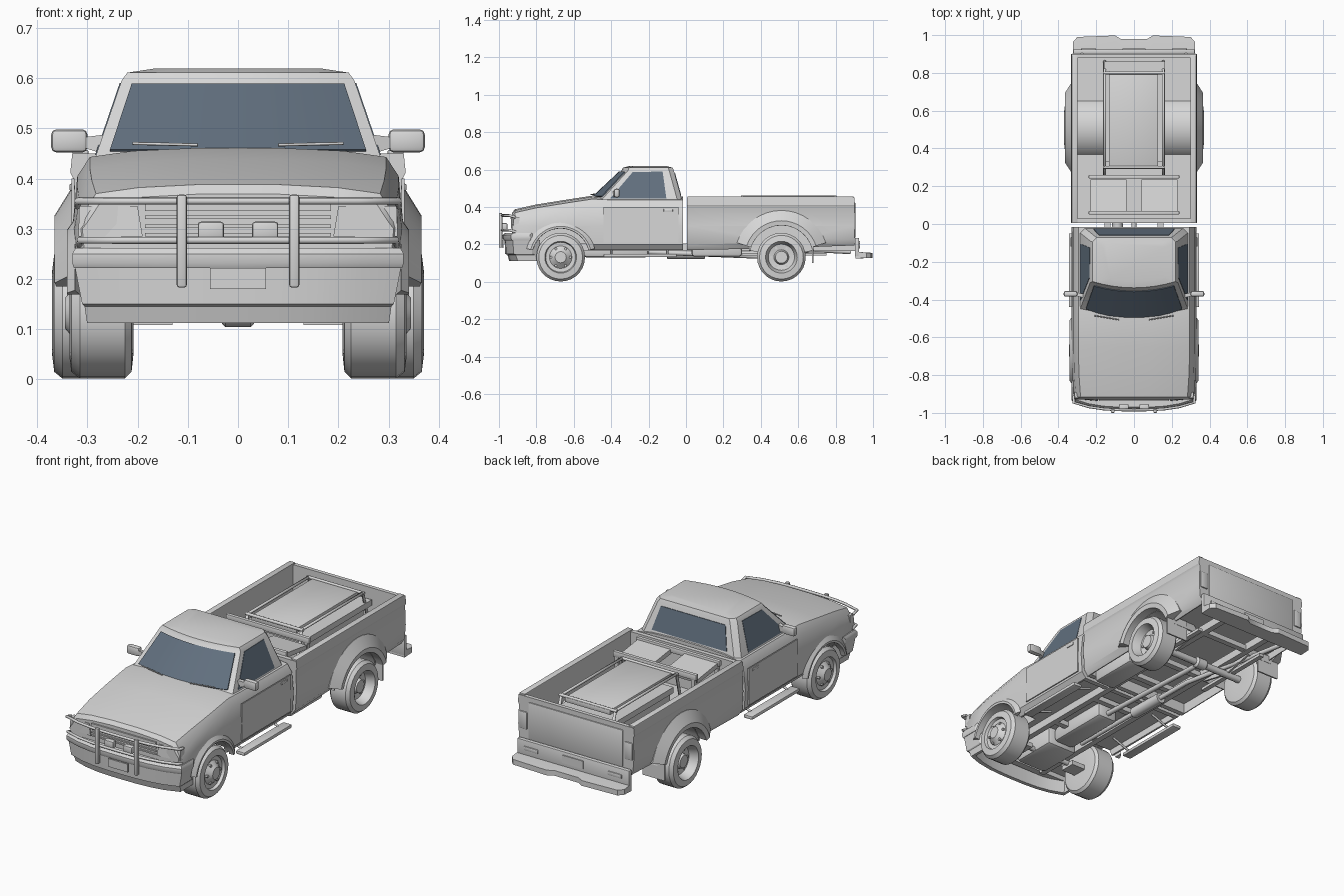
import bpy, bmesh, math
from mathutils import Vector

if "Cube" in bpy.data.objects:
    bpy.data.objects.remove(bpy.data.objects["Cube"])


def material(name, rgb):
    m = bpy.data.materials.new(name)
    m.use_nodes = True
    m.diffuse_color = (*rgb, 1)
    m.node_tree.nodes["Principled BSDF"].inputs["Base Color"].default_value = (*rgb, 1)
    return m


GREY = material("light grey", (0.68, 0.68, 0.68))
GLASS = material("blue grey glass", (0.12, 0.16, 0.21))
SIDES = (("left", 1), ("right", -1))
FRONT_Y, REAR_Y, AXLE_Z = -0.67, 0.51, 0.132


def finish(name, bm, mat=GREY):
    bmesh.ops.recalc_face_normals(bm, faces=bm.faces)
    me = bpy.data.meshes.new(name)
    bm.to_mesh(me)
    bm.free()
    me.materials.append(mat)
    ob = bpy.data.objects.new(name, me)
    bpy.context.collection.objects.link(ob)
    return ob


def loft(name, rings, mat=GREY):
    """Skin closed rings of points in order and cap the ends."""
    bm = bmesh.new()
    vs = [[bm.verts.new(p) for p in r] for r in rings]
    n = len(rings[0])
    for a, b in zip(vs, vs[1:]):
        for i in range(n):
            bm.faces.new((a[i], a[(i + 1) % n], b[(i + 1) % n], b[i]))
    bm.faces.new(vs[0])
    bm.faces.new(vs[-1])
    return finish(name, bm, mat)


def prism(name, pts, vec, mat=GREY):
    return loft(name, [pts, [Vector(p) + Vector(vec) for p in pts]], mat)


def box(name, x, y, z, bevel=0.0):
    bm = bmesh.new()
    bmesh.ops.create_cube(bm, size=1)
    for v in bm.verts:
        v.co = [a + (b - a) * (c + 0.5) for c, (a, b) in zip(v.co, (x, y, z))]
    if bevel:
        bmesh.ops.bevel(bm, geom=bm.edges[:], offset=bevel, segments=2, affect='EDGES', profile=0.5)
    return finish(name, bm)


def span(s, a, b):
    return tuple(sorted((s * a, s * b)))


def tube(name, pts, r):
    cu = bpy.data.curves.new(name, 'CURVE')
    cu.dimensions, cu.bevel_depth, cu.bevel_resolution, cu.use_fill_caps = '3D', r, 2, True
    sp = cu.splines.new('POLY')
    sp.points.add(len(pts) - 1)
    for q, p in zip(sp.points, pts):
        q.co = (*p, 1)
    cu.materials.append(GREY)
    bpy.context.collection.objects.link(bpy.data.objects.new(name, cu))


def lathe(name, prof, s, y, z, a0=0, a1=360, steps=28):
    """Turn a profile of (x, radius) about the x axis; part turns sweep it as a closed section."""
    full = a1 - a0 == 360
    angles = [math.radians(a0 + (a1 - a0) * i / steps) for i in range(steps + (not full))]
    rings = [[(s * x, y + r * math.cos(a), z + r * math.sin(a)) for x, r in prof] for a in angles]
    return loft(name, [list(r) for r in zip(*rings)] if full else rings)


def cut(ob, cutters):
    for c in cutters:
        m = ob.modifiers.new("cut", 'BOOLEAN')
        m.operation, m.object, m.solver = 'DIFFERENCE', c, 'EXACT'
    dg = bpy.context.evaluated_depsgraph_get()
    ob.data = bpy.data.meshes.new_from_object(ob.evaluated_get(dg))
    ob.modifiers.clear()
    for c in cutters:
        bpy.data.objects.remove(c)


def arch_cutters(y, inner, r):
    return [lathe("cutter", [(inner, r), (0.5, r)], s, y, AXLE_Z) for _, s in SIDES]


def mirrored(half, y):
    return [(x, y, z) for x, z in half] + [(-x, y, z) for x, z in reversed(half)]


# Lower cab with bonnet and wings
def body_ring(y, zb, zt, w):
    return mirrored([(w - 0.03, zb), (w - 0.006, zb + 0.03), (w, 0.3), (w - 0.01, zt - 0.05),
                     (w - 0.035, zt - 0.012), (w - 0.12, zt), (0.08, zt + 0.006)], y)


body = loft("cab_body", [body_ring(*r) for r in (
    (-0.93, 0.2, 0.363, 0.31), (-0.915, 0.18, 0.382, 0.318), (-0.8, 0.18, 0.408, 0.326),
    (-0.65, 0.17, 0.432, 0.33), (-0.5, 0.17, 0.455, 0.33), (-0.4, 0.17, 0.45, 0.33),
    (-0.015, 0.17, 0.45, 0.33))])
cut(body, arch_cutters(FRONT_Y, 0.19, 0.155) + [box("cutter", (-0.29, 0.29), (-0.88, -0.04), (0.1, 0.205))])


# Upper cab, a tapering shell with a bowed front
def cab_side(z):
    return 0.285 - 0.053 * (z - 0.44) / 0.155


def cab_front(u, t):
    z = 0.44 + 0.155 * t
    return Vector((u * cab_side(z), -0.51 + 0.165 * t + u * u * (0.06 - 0.025 * t), z))


US = [i / 4 for i in range(-4, 5)]
rings = []
for t in (0, 1):
    z = 0.44 + 0.155 * t
    w, yr = cab_side(z), -0.022 - 0.043 * t
    rings.append([cab_front(u, t) for u in US] +
                 [Vector((x, y, z)) for x, y in
                  ((w, yr - 0.025), (w - 0.025, yr), (0.025 - w, yr), (-w, yr - 0.025))])
for k, z in ((0.95, 0.611), (0.72, 0.619)):
    rings.append([Vector((p.x * k, -0.2 + (p.y + 0.2) * k, z)) for p in rings[1]])
loft("cab_roof", rings)

# Glass
out = Vector((0, -0.004, 0.004))
loft("windscreen", [[cab_front(u * 0.91, 0.09) + out, cab_front(u * 0.9, 0.94) + out,
                     cab_front(u * 0.9, 0.94), cab_front(u * 0.91, 0.09)] for u in US], GLASS)
for side, s in SIDES:
    pts = [(-0.405, 0.447), (-0.285, 0.587), (-0.125, 0.59), (-0.105, 0.447)]
    prism(side + "_door_window", [(s * (cab_side(z) + 0.002), y, z) for y, z in pts], (-s * 0.005, 0, 0), GLASS)
prism("rear_window", [(x, -0.019 - 0.043 * (z - 0.44) / 0.155, z) for x, z in
                      ((-0.215, 0.462), (0.215, 0.462), (0.185, 0.58), (-0.185, 0.58))], (0, -0.005, 0), GLASS)


# Cargo bed with side crease
def bed_ring(y, zb):
    return mirrored([(0.305, zb), (0.326, zb + 0.03), (0.332, 0.3), (0.328, 0.4), (0.334, 0.412), (0.33, 0.45)], y)


bed = loft("cargo_bed", [bed_ring(y, zb) for y, zb in ((0.005, 0.17), (0.5, 0.18), (0.9, 0.195))])
cut(bed, arch_cutters(REAR_Y, 0.18, 0.172) + [
    box("cutter", (-0.3, 0.3), (0.028, 0.88), (0.24, 0.6)),
    box("cutter", (-0.3, 0.3), (0.03, 0.88), (0.1, 0.225))])
box("tailgate_panel", (-0.27, 0.27), (0.895, 0.905), (0.235, 0.425), 0.003)

# Rear bumper with upright face and projecting step
box("rear_bumper_face", (-0.322, 0.322), (0.903, 0.925), (0.135, 0.235), 0.004)
box("rear_plate", (-0.06, 0.06), (0.922, 0.93), (0.178, 0.218))
loft("rear_bumper_step", [[(x, 0.905, 0.125), (x, y, 0.128), (x, y, 0.155), (x, 0.925, 0.16), (x, 0.905, 0.16)]
                          for x, y in ((-0.322, 0.965), (-0.3, 0.99), (-0.1, 0.998), (-0.07, 0.98),
                                       (0.07, 0.98), (0.1, 0.998), (0.3, 0.99), (0.322, 0.965))])

# Wheels, arches and parts on both sides
FRONT_WHEEL = [(0.21, 0.03), (0.208, 0.08), (0.212, 0.117), (0.225, 0.13), (0.315, 0.13), (0.332, 0.117),
               (0.336, 0.085), (0.322, 0.08), (0.32, 0.06), (0.332, 0.045), (0.345, 0.03), (0.345, 0.005)]
REAR_WHEEL = [(0.25, 0.03), (0.248, 0.08), (0.252, 0.117), (0.265, 0.13), (0.35, 0.13), (0.366, 0.117),
              (0.37, 0.085), (0.358, 0.08), (0.325, 0.07), (0.32, 0.04), (0.345, 0.032), (0.345, 0.005)]
for side, s in SIDES:
    lathe(side + "_front_wheel", FRONT_WHEEL, s, FRONT_Y, AXLE_Z)
    lathe(side + "_rear_wheel", REAR_WHEEL, s, REAR_Y, AXLE_Z)
    for i in range(6):
        a = i * math.pi / 3
        for end, cy, x, d in (("front", FRONT_Y, 0.328, 0.052), ("rear", REAR_Y, 0.323, 0.055)):
            lathe(f"{side}_{end}_wheel_bolt", [(x - 0.01, 0.007), (x + 0.006, 0.007)], s,
                  cy + d * math.cos(a), AXLE_Z + d * math.sin(a), steps=6)
    lathe(side + "_front_arch", [(0.315, 0.153), (0.34, 0.154), (0.341, 0.165), (0.325, 0.188)],
          s, FRONT_Y, AXLE_Z, 14, 166, 20)
    lathe(side + "_rear_flare", [(0.32, 0.17), (0.362, 0.17), (0.365, 0.195), (0.331, 0.25), (0.32, 0.25)],
          s, REAR_Y, AXLE_Z, 18, 162, 16)
    lathe(side + "_wheel_housing", [(0.165, 0.01), (0.165, 0.178), (0.315, 0.178), (0.315, 0.17), (0.175, 0.17),
                                    (0.175, 0.01)], s, REAR_Y, AXLE_Z, 12, 168, 12)
    box(side + "_mud_flap", span(s, 0.23, 0.355), (0.675, 0.683), (0.1, 0.21))
    # Doors, handles, steps and mirrors
    prism(side + "_door", [(s * 0.326, -0.44, 0.21), (s * 0.326, -0.04, 0.21), (s * 0.326, -0.04, 0.4),
                           (s * 0.326, -0.44, 0.4)], (s * 0.006, 0, 0))
    box(side + "_door_handle", span(s, 0.325, 0.336), (-0.12, -0.07), (0.375, 0.39), 0.004)
    box(side + "_step", span(s, 0.295, 0.345), (-0.44, -0.05), (0.132, 0.15), 0.005)
    for y in (-0.4, -0.1):
        tube(side + "_step_bracket", [(s * 0.32, y, 0.14), (s * 0.2, y, 0.185)], 0.006)
    box(side + "_mirror", span(s, 0.3, 0.372), (-0.385, -0.355), (0.452, 0.498), 0.01)
    prism(side + "_mirror_arm", [(s * 0.27, -0.39, 0.45), (s * 0.27, -0.39, 0.487), (s * 0.31, -0.38, 0.482),
                                 (s * 0.31, -0.38, 0.462)], (0, 0.02, 0))
    # Lamps and wipers
    prism(side + "_headlamp", [(s * 0.19, -0.937, 0.285), (s * 0.318, -0.925, 0.285), (s * 0.316, -0.92, 0.345),
                               (s * 0.2, -0.935, 0.345)], (0, 0.03, 0))
    box(side + "_fog_lamp", span(s, 0.028, 0.08), (-0.985, -0.955), (0.278, 0.314), 0.006)
    box(side + "_tail_lamp", span(s, 0.28, 0.325), (0.88, 0.906), (0.28, 0.37), 0.004)
    box(side + "_reversing_lamp", span(s, 0.2, 0.28), (0.915, 0.93), (0.185, 0.205), 0.003)
    tube(side + "_wiper", [(s * 0.08, -0.507, 0.467), (s * 0.21, -0.485, 0.47)], 0.003)
    # Front guard posts, chassis and load rails
    box(side + "_guard_post", span(s, 0.102, 0.122), (-1.0, -0.982), (0.183, 0.368), 0.005)
    box(side + "_chassis_rail", span(s, 0.125, 0.155), (-0.88, 0.91), (0.165, 0.205))
    box(side + "_leaf_spring", span(s, 0.185, 0.21), (0.3, 0.75), (0.14, 0.155))
    box(side + "_suspension_arm", span(s, 0.13, 0.22), (-0.71, -0.63), (0.108, 0.132))
    tube(side + "_load_rail", [(s * 0.155, 0.25, 0.25), (s * 0.155, 0.3, 0.455), (s * 0.155, 0.8, 0.455),
                               (s * 0.155, 0.86, 0.25)], 0.008)
    box(side + "_bed_sill_rail", span(s, 0.298, 0.33), (0.008, 0.895), (0.446, 0.457), 0.003)

# Grille
box("grille_frame", (-0.185, 0.185), (-0.938, -0.91), (0.335, 0.352))
for z in (0.285, 0.302, 0.319):
    box("grille_bar", (-0.185, 0.185), (-0.936, -0.91), (z, z + 0.007))


# Front guard bars
def bowed(w, z, y0, drop, n=8):
    return [(w * u, y0 + drop * abs(u) ** 3, z) for u in [i / n * 2 - 1 for i in range(n + 1)]]


for w, z in ((0.32, 0.355), (0.315, 0.277)):
    tube("guard_bar", [(-w, -0.91, z - 0.01)] + bowed(w, z, -0.985, 0.04) + [(w, -0.91, z - 0.01)], 0.007)


# Front bumper wrapping round the corners, with lower valance
def wrap(name, w, prof):
    path = [(-w, -0.83)] + [p[:2] for p in bowed(w, 0, -0.975, 0.045)] + [(w, -0.83)]
    loft(name, [[(x * k, y + dy, z) for k, dy, z in prof] for x, y in path])


wrap("front_bumper", 0.33, [(0.9, 0.04, 0.222), (0.99, 0, 0.222), (1, -0.005, 0.232), (1, -0.005, 0.25),
                            (0.98, 0.005, 0.262), (0.9, 0.05, 0.262)])
wrap("front_valance", 0.325, [(0.88, 0.05, 0.112), (0.925, 0.03, 0.112), (0.94, 0.02, 0.145), (0.955, 0.008, 0.15),
                              (1, 0.005, 0.224), (0.9, 0.05, 0.224)])
box("front_plate", (-0.056, 0.056), (-0.984, -0.976), (0.18, 0.222))

# Load in the bed: covered frame, cross bars and boards behind the cab
box("load_base", (-0.16, 0.165), (0.33, 0.86), (0.37, 0.4))
box("load_crate", (-0.145, 0.145), (0.34, 0.82), (0.24, 0.37))
box("load_panel", (-0.132, 0.128), (0.295, 0.81), (0.43, 0.455), 0.003)
for y in (0.3, 0.8):
    tube("load_crossbar", [(-0.165, y, 0.455), (0.165, y, 0.455)], 0.008)
for x in (-0.13, 0.14):
    prism("load_board", [(x - 0.1, 0.05, 0.42), (x - 0.1, 0.23, 0.4), (x - 0.1, 0.235, 0.42), (x - 0.1, 0.055, 0.445)],
          (0.19, 0, 0))
for y in (0.06, 0.25):
    box("headboard_bar", (-0.24, 0.24), (y - 0.01, y + 0.01), (0.425, 0.455), 0.004)
    for x in (-0.22, 0.22):
        box("headboard_leg", (x - 0.01, x + 0.01), (y - 0.008, y + 0.008), (0.235, 0.43))

# Underbody
for y in (-0.8, -0.45, -0.15, 0.15, 0.35, 0.7, 0.87):
    box("cross_member", (-0.15, 0.15), (y - 0.015, y + 0.015), (0.168, 0.195))
tube("rear_axle", [(-0.3, REAR_Y, AXLE_Z), (0.3, REAR_Y, AXLE_Z)], 0.018)
tube("front_axle", [(-0.25, FRONT_Y, AXLE_Z), (0.25, FRONT_Y, AXLE_Z)], 0.013)
lathe("differential", [(-0.04, 0.012), (-0.025, 0.028), (0.025, 0.028), (0.04, 0.012)], 1, REAR_Y, AXLE_Z, steps=12)
tube("drive_shaft", [(0, -0.2, 0.16), (0, REAR_Y, AXLE_Z)], 0.013)
box("gearbox", (-0.06, 0.06), (-0.55, -0.2), (0.13, 0.21), 0.02)
box("engine_sump", (-0.09, 0.09), (-0.8, -0.55), (0.115, 0.24), 0.02)
box("fuel_tank", (0.16, 0.28), (0.03, 0.3), (0.135, 0.225), 0.015)
tube("exhaust", [(-0.08, -0.5, 0.15), (-0.09, 0.3, 0.15), (-0.2, 0.7, 0.17), (-0.22, 0.88, 0.16)], 0.012)
tube("silencer", [(-0.085, -0.1, 0.15), (-0.09, 0.1, 0.15)], 0.028)

# Smooth shading with sharp edges kept
bpy.ops.object.select_all(action='DESELECT')
for ob in bpy.context.scene.objects:
    if ob.type == 'MESH':
        ob.select_set(True)
        bpy.context.view_layer.objects.active = ob
bpy.ops.object.shade_smooth_by_angle(angle=math.radians(32))
